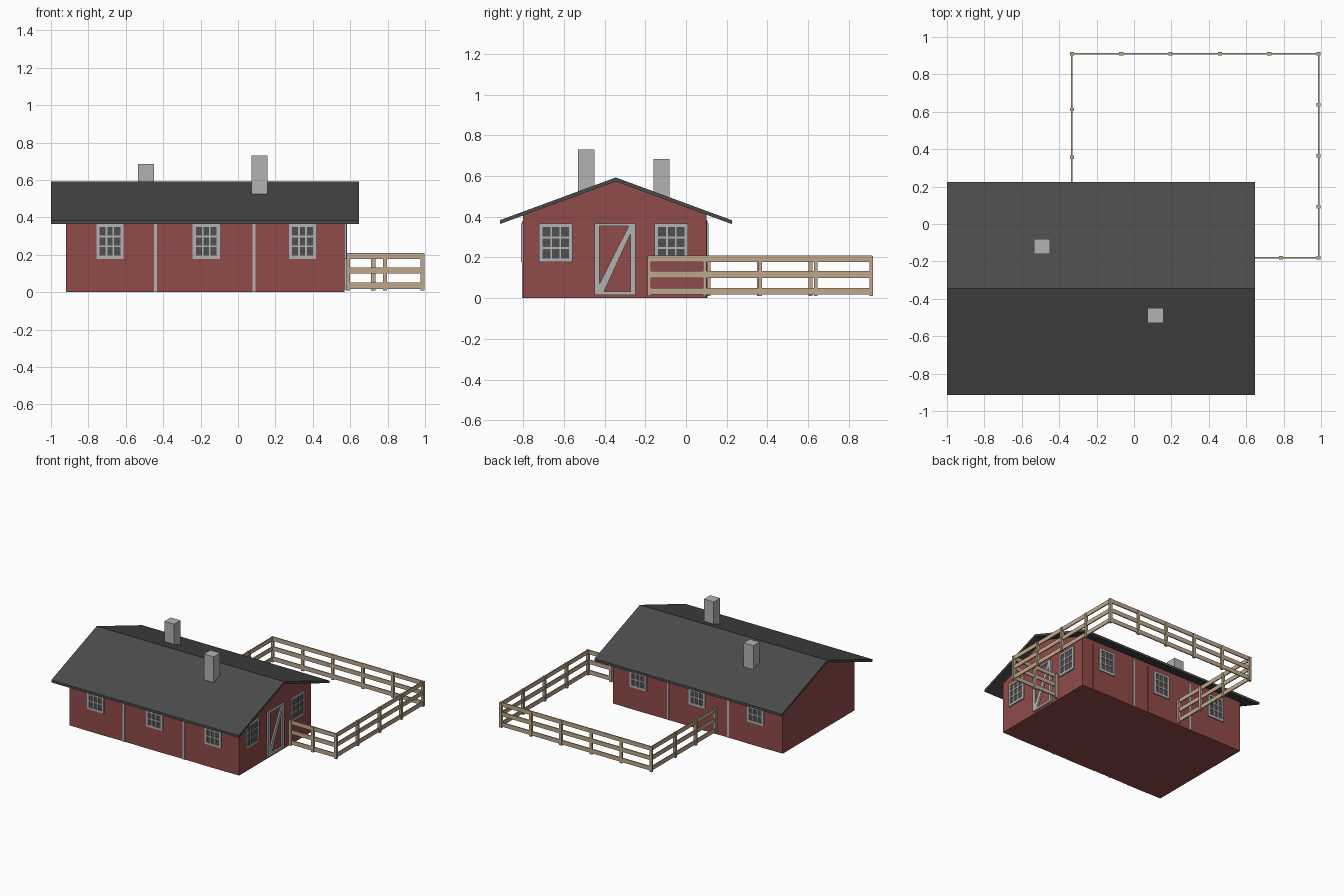
import bpy, bmesh
from mathutils import Vector, Matrix

if "Cube" in bpy.data.objects:
    bpy.data.objects.remove(bpy.data.objects["Cube"])


def material(name, rgb):
    m = bpy.data.materials.new(name)
    m.diffuse_color = (*rgb, 1)
    m.use_nodes = True
    m.node_tree.nodes["Principled BSDF"].inputs["Base Color"].default_value = m.diffuse_color
    return m


RED = material("red_paint", (0.28, 0.07, 0.065))
DARK = material("dark_roofing", (0.07, 0.07, 0.07))
GLASS = material("dark_glass", (0.08, 0.08, 0.08))
TRIM = material("grey_trim", (0.45, 0.45, 0.45))
WOOD = material("bare_wood", (0.53, 0.39, 0.26))


def add_box(bm, lo, hi):
    lo, hi = Vector(lo), Vector(hi)
    size = [abs(c) for c in hi - lo]
    bmesh.ops.create_cube(bm, size=1, matrix=Matrix.Translation((lo + hi) / 2) @ Matrix.Diagonal((*size, 1)))


def finish(bm, name, mat):
    bmesh.ops.recalc_face_normals(bm, faces=bm.faces)
    me = bpy.data.meshes.new(name)
    bm.to_mesh(me)
    bm.free()
    me.materials.append(mat)
    ob = bpy.data.objects.new(name, me)
    bpy.context.collection.objects.link(ob)
    return ob


def boxes(name, mat, items):
    bm = bmesh.new()
    for lo, hi in items:
        add_box(bm, lo, hi)
    return finish(bm, name, mat)


def extrude_x(name, mat, profile, x0, x1):
    bm = bmesh.new()
    f = bm.faces.new([bm.verts.new((x0, y, z)) for y, z in profile])
    ext = bmesh.ops.extrude_face_region(bm, geom=[f])["geom"]
    bmesh.ops.translate(bm, vec=(x1 - x0, 0, 0), verts=[v for v in ext if isinstance(v, bmesh.types.BMVert)])
    return finish(bm, name, mat)


def on_wall(side, u0, u1, z0, z1, depth):
    """Box standing out from a wall; u runs along that wall."""
    if side == "right":
        return (0.57, u0, z0), (0.57 + depth, u1, z1)
    y, s = (-0.80, -1) if side == "front" else (0.10, 1)
    return (u0, y, z0), (u1, y + s * depth, z1)


def window(side, c, width):
    z0, z1, t, bar = 0.178, 0.366, 0.017, 0.009
    u0, u1 = c - width / 2, c + width / 2
    parts = [(u0, u0 + t, z0, z1), (u1 - t, u1, z0, z1), (u0 + t, u1 - t, z0, z0 + t), (u0 + t, u1 - t, z1 - t, z1)]
    for k in (1, 2):
        u = u0 + t + (width - 2 * t) * k / 3
        z = z0 + t + (z1 - z0 - 2 * t) * k / 3
        parts.append((u - bar / 2, u + bar / 2, z0 + t, z1 - t))
        parts.append((u0 + t, u1 - t, z - bar / 2, z + bar / 2))
    boxes(side + "_window_frame", TRIM, [on_wall(side, *p, 0.01) for p in parts])
    boxes(side + "_window_glass", GLASS, [on_wall(side, u0 + t / 2, u1 - t / 2, z0 + t / 2, z1 - t / 2, 0.004)])


# House body and pitched roof slab
extrude_x("house_walls", RED, [(-0.80, 0), (0.10, 0), (0.10, 0.41), (-0.345, 0.577), (-0.80, 0.41)], -0.92, 0.57)
extrude_x("roof", DARK, [(-0.915, 0.383), (-0.345, 0.593), (0.225, 0.383),
                         (0.225, 0.364), (-0.345, 0.574), (-0.915, 0.364)], -1.0, 0.647)

# Long walls: shallow wall panels, windows and vertical strips
for side in ("front", "back"):
    for c in (-0.685, -0.17, 0.345):
        window(side, c, 0.145)
        boxes(side + "_wall_panel", RED, [on_wall(side, c - 0.125, c + 0.125, 0.0, 0.385, 0.002)])
    for c in (-0.442, 0.086):
        boxes(side + "_wall_strip", TRIM, [on_wall(side, c - 0.008, c + 0.008, 0.0, 0.38, 0.006)])

# Right gable: two windows and a braced door
for c in (-0.64, -0.072):
    window("right", c, 0.165)
boxes("door_frame", TRIM, [on_wall("right", *p, 0.012) for p in (
    (-0.45, -0.425, 0.015, 0.368), (-0.272, -0.247, 0.015, 0.368),
    (-0.425, -0.272, 0.015, 0.033), (-0.425, -0.272, 0.354, 0.368))])
brace = bmesh.new()
face = brace.faces.new([brace.verts.new((0.57, y, z)) for y, z in (
    (-0.425, 0.033), (-0.403, 0.033), (-0.272, 0.318), (-0.272, 0.354), (-0.282, 0.354), (-0.425, 0.07))])
ext = bmesh.ops.extrude_face_region(brace, geom=[face])["geom"]
bmesh.ops.translate(brace, vec=(0.011, 0, 0), verts=[v for v in ext if isinstance(v, bmesh.types.BMVert)])
finish(brace, "door_brace", TRIM)

# Chimneys
for x, y, base, top in ((-0.492, -0.12, 0.42, 0.685), (0.115, -0.49, 0.44, 0.73)):
    boxes("chimney", TRIM, [((x - 0.043, y - 0.04, base), (x + 0.043, y + 0.04, top))])

# Fence posts
posts = [(0.588, -0.18), (0.785, -0.18)]
posts += [(0.987, -0.18 + 1.09 * i / 4) for i in range(5)]
posts += [(-0.332 + 1.319 * i / 5, 0.91) for i in range(5)]
posts += [(-0.332, 0.612), (-0.332, 0.357), (-0.332, 0.112)]
for x, y in posts:
    boxes("fence_post", WOOD, [((x - 0.011, y - 0.009, 0.01), (x + 0.011, y + 0.009, 0.208))])

# Fence rails, three to each run
runs = [((0.575, -0.18), (0.987, -0.18)), ((0.987, -0.18), (0.987, 0.91)),
        ((-0.332, 0.91), (0.987, 0.91)), ((-0.332, 0.10), (-0.332, 0.91))]
for (xa, ya), (xb, yb) in runs:
    boxes("fence_rails", WOOD, [((xa - 0.004, ya - 0.004, z), (xb + 0.004, yb + 0.004, z + 0.033))
                                for z in (0.018, 0.1, 0.177)])
